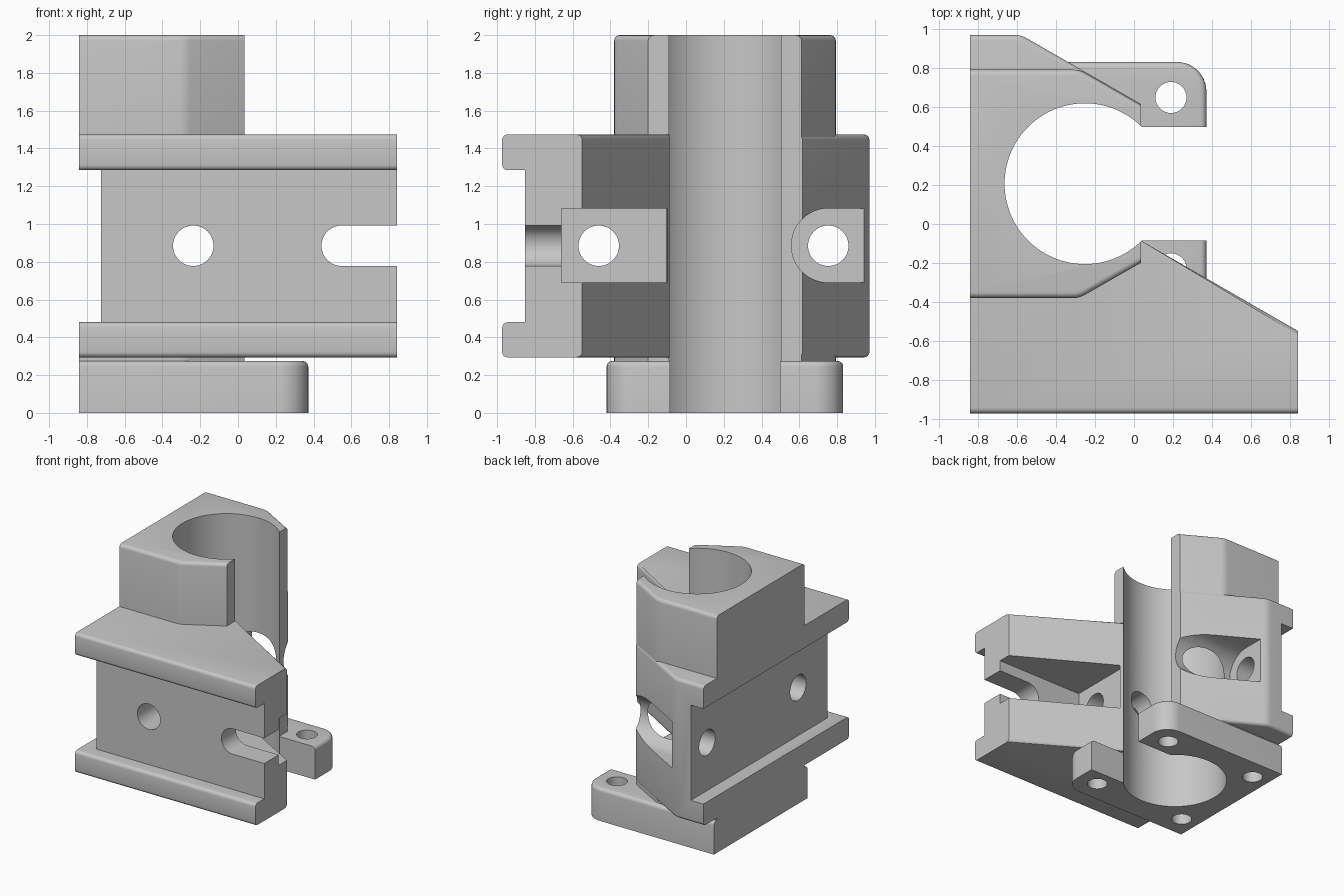
import bpy, bmesh, math
from mathutils import Vector

if "Cube" in bpy.data.objects:
    bpy.data.objects.remove(bpy.data.objects["Cube"])

LEFT, FACE, RIGHT = -0.843, 0.035, 0.843   # left side, jaw face, right end
MID_Z = 0.885                              # height of the cross holes
HOLE = 0.107
BORE = (-0.252, 0.207)


def rounded(corners):
    """Profile from (x, y, radius) convex corners, counter-clockwise."""
    out = []
    for i, (x, y, r) in enumerate(corners):
        p = Vector((x, y, 0))
        if not r:
            out.append((x, y))
            continue
        a = (Vector((*corners[i - 1][:2], 0)) - p).normalized()
        b = (Vector((*corners[(i + 1) % len(corners)][:2], 0)) - p).normalized()
        half = a.angle(b) / 2
        c = p + (a + b).normalized() * r / math.sin(half)
        n1 = (p + a * r / math.tan(half) - c).normalized()
        n2 = (p + b * r / math.tan(half) - c).normalized()
        steps = max(3, int((math.pi - 2 * half) * 8))
        for k in range(steps + 1):
            q = c + n1.slerp(n2, k / steps) * r
            out.append((q.x, q.y))
    return out


def circle(u, v, r, n=48):
    return [(u + r * math.cos(2 * math.pi * k / n),
             v + r * math.sin(2 * math.pi * k / n)) for k in range(n)]


def rect(u0, u1, v0, v1):
    return [(u0, v0), (u1, v0), (u1, v1), (u0, v1)]


def prism(name, profile, lo, hi, axis="z"):
    """Extrude a profile along an axis."""
    place = {"z": lambda u, v, w: (u, v, w),
             "x": lambda u, v, w: (w, u, v),
             "y": lambda u, v, w: (u, w, v)}[axis]
    bm = bmesh.new()
    low, high = [[bm.verts.new(place(u, v, w)) for u, v in profile] for w in (lo, hi)]
    bm.faces.new(low)
    bm.faces.new(high)
    n = len(profile)
    for i in range(n):
        j = (i + 1) % n
        bm.faces.new((low[i], low[j], high[j], high[i]))
    bmesh.ops.recalc_face_normals(bm, faces=bm.faces)
    me = bpy.data.meshes.new(name)
    bm.to_mesh(me)
    bm.free()
    ob = bpy.data.objects.new(name, me)
    bpy.context.collection.objects.link(ob)
    return ob


def cut(target, profile, lo, hi, axis="z"):
    tool = prism("cutter", profile, lo, hi, axis)
    mod = target.modifiers.new("cut", "BOOLEAN")
    mod.operation, mod.object, mod.solver = "DIFFERENCE", tool, "EXACT"
    mod.use_hole_tolerant = True
    bpy.context.view_layer.objects.active = target
    bpy.ops.object.modifier_apply(modifier=mod.name)
    bpy.data.objects.remove(tool)


def fillet(ob, width, heights, sharp_x, front_only=()):
    """Round horizontal edges at given heights, leaving the flat end faces sharp."""
    near = lambda a, b: abs(a - b) < 1e-4
    bm = bmesh.new()
    bm.from_mesh(ob.data)
    front = min(v.co.y for v in bm.verts)
    chosen = []
    for e in bm.edges:
        p, q = e.verts[0].co, e.verts[1].co
        if not near(p.z, q.z):
            continue
        on_end = any(near(p.x, s) and near(q.x, s) for s in sharp_x)
        if any(near(p.z, h) for h in heights) and not on_end:
            chosen.append(e)
        elif any(near(p.z, h) for h in front_only) and near(p.y, front) and near(q.y, front):
            chosen.append(e)
    bmesh.ops.bevel(bm, geom=chosen, offset=width, segments=4, profile=0.5,
                    affect="EDGES", clamp_overlap=True)
    bmesh.ops.remove_doubles(bm, verts=bm.verts, dist=1e-5)
    bmesh.ops.recalc_face_normals(bm, faces=bm.faces)
    bm.to_mesh(ob.data)
    bm.free()


# Mounting block with wedge sides; one L-shaped cut recesses its front and left
block = prism("mounting_block", rounded([
    (LEFT, -0.973, 0), (RIGHT, -0.973, 0), (RIGHT, -0.55, 0), (FACE, -0.085, 0),
    (FACE, 0.617, 0), (-0.58, 0.971, 0.12), (LEFT, 0.971, 0)]), 0.294, 1.474)
cut(block, [(-1, -1.2), (1, -1.2), (1, -0.853), (-0.725, -0.853),
            (-0.725, 1.1), (-1, 1.1)], 0.48, 1.285)
fillet(block, 0.028, (0.294, 1.474), (LEFT, FACE, RIGHT), (0.48, 1.285))

# Upper column and the short neck beneath the block
shape = rounded([(LEFT, -0.38, 0), (-0.28, -0.38, 0.12), (FACE, -0.2, 0),
                 (FACE, 0.612, 0), (-0.28, 0.793, 0.12), (LEFT, 0.793, 0)])
column = prism("column", shape, 1.44, 2)
fillet(column, 0.03, (2,), (LEFT, FACE))
neck = prism("neck", shape, 0.27, 0.325)

# Foot plate with two rounded corners
foot = prism("foot", rounded([(LEFT, -0.42, 0), (0.372, -0.42, 0.15),
                              (0.372, 0.832, 0.15), (LEFT, 0.832, 0)]), 0, 0.275)
fillet(foot, 0.03, (0.275,), (LEFT,))

# Main bore through every part, and the slot opening the foot
parts = (block, column, neck, foot)
for part in parts:
    cut(part, circle(*BORE, 0.413, 112), -0.2, 2.2)
cut(foot, rect(-0.05, 0.6, -0.085, 0.498), -0.1, 0.4)

# Foot screw holes: through on the right, blind under the column
for x in (-0.69, 0.19):
    for y in (-0.23, 0.65):
        cut(foot, circle(x, y, 0.08, 32), -0.1, 0.4 if x > 0 else 0.26)

# Pockets in the two sloped sides
cut(block, rect(-0.66, -0.1, 0.69, 1.083), 0.022, 1.1, "x")
cut(block, rounded([(0.558, 0.69, 0.1964), (1.2, 0.69, 0), (1.2, 1.083, 0),
                    (0.558, 1.083, 0.1964)]), -0.53, 0.3, "x")

# Open-ended slot and round cross holes
cut(block, rounded([(0.442, MID_Z - HOLE, 0.1069), (1, MID_Z - HOLE, 0),
                    (1, MID_Z + HOLE, 0), (0.442, MID_Z + HOLE, 0.1069)]), -1.1, -0.4, "y")
cut(block, circle(-0.237, MID_Z, HOLE), -1.1, 1.1, "y")
cut(block, circle(-0.462, MID_Z, HOLE), -1.1, 0.2, "x")
cut(block, circle(0.753, MID_Z, HOLE), -1.1, -0.2, "x")

# Single grey material
grey = bpy.data.materials.new("light_grey")
grey.use_nodes = True
colour = (0.57, 0.57, 0.57, 1)
grey.diffuse_color = colour
grey.node_tree.nodes["Principled BSDF"].inputs["Base Color"].default_value = colour

bpy.ops.object.select_all(action="DESELECT")
for part in parts:
    part.data.materials.clear()
    part.data.materials.append(grey)
    part.select_set(True)
bpy.context.view_layer.objects.active = block
bpy.ops.object.shade_smooth_by_angle(angle=math.radians(25))
